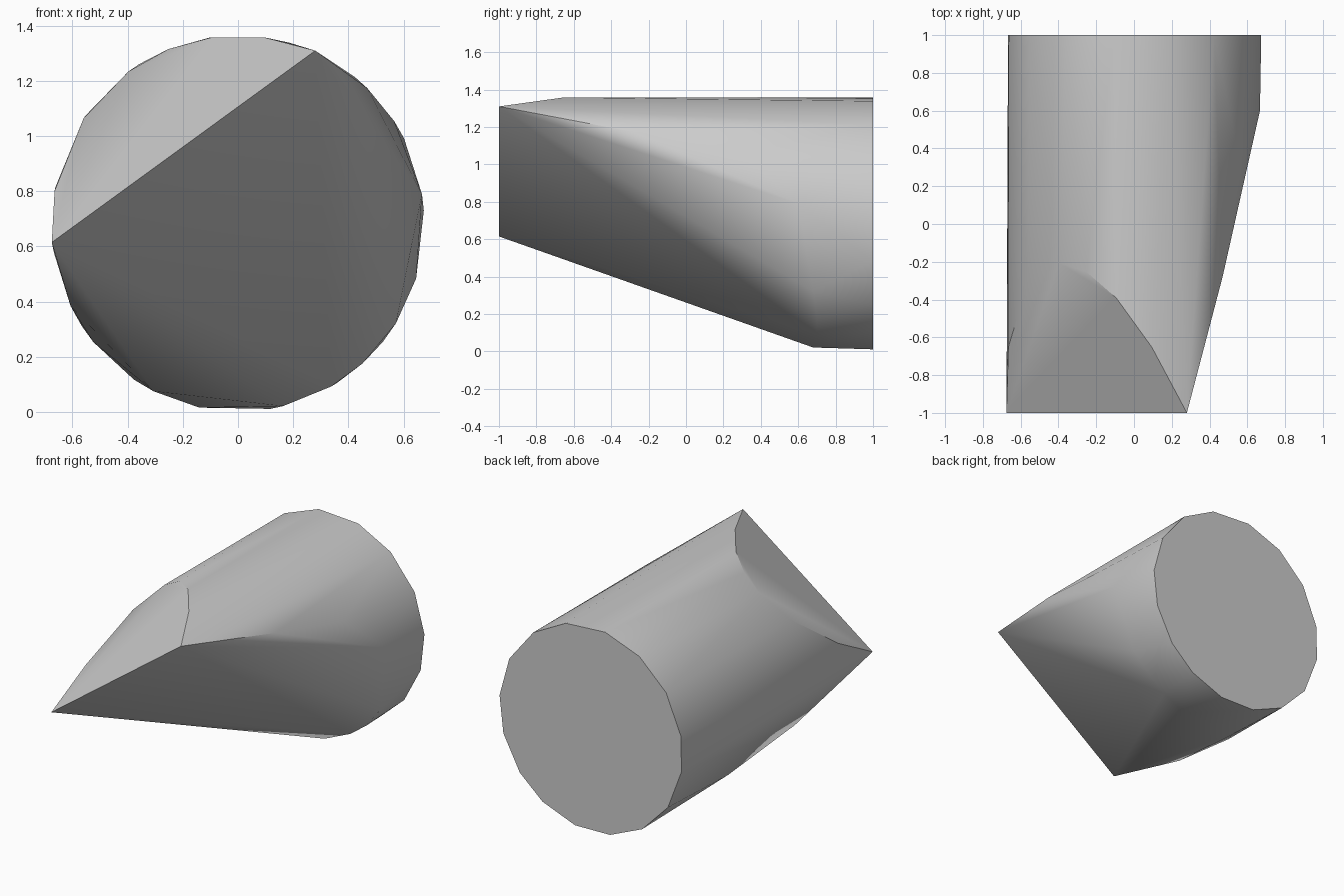
import bpy, bmesh
from math import radians, sin, cos

if "Cube" in bpy.data.objects:
    bpy.data.objects.remove(bpy.data.objects["Cube"], do_unlink=True)

RADIUS, CENTRE_Z = 0.682, 0.683
AXIS = 126  # direction square to the front chisel edge

grey = bpy.data.materials.new("plain grey")
grey.use_nodes = True
grey.diffuse_color = (0.6, 0.6, 0.6, 1)
grey.node_tree.nodes["Principled BSDF"].inputs["Base Color"].default_value = (0.6, 0.6, 0.6, 1)


def rim(angle, y):
    """Point on the round body at an angle from +x."""
    a = radians(angle)
    return (RADIUS * cos(a) * 0.99, y, CENTRE_Z + RADIUS * sin(a))


# Flat back end
points = [rim(a, 1) for a in (4, 27, 51, 74, 99, 122, 145, 169, 189,
                              213, 236, 258, 280, 302, 321, 343)]

# Chisel edge at the front
points += [(0.28, -1, 1.31), (-0.675, -1, 0.615)]

# Short upper bevel: slanted plane meeting the round body
for a in (82, 98, 112, 126, 146, 170):
    d = RADIUS * cos(radians(a - AXIS))
    points.append(rim(a, -1 + 2.33 * (d - 0.341)))

# Long lower bevel: the same outline on both sides of the axis
for offset, y in ((80, -0.28), (93, 0.3), (117, 0.6), (158, 0.68), (174, 0.7)):
    points += [rim(AXIS - offset, y), rim(AXIS + offset, y)]

# Skin the outline points into one solid
bm = bmesh.new()
for p in points:
    bm.verts.new(p)
hull = bmesh.ops.convex_hull(bm, input=bm.verts)
spare = {g for g in hull["geom_interior"] + hull["geom_unused"]
         if isinstance(g, bmesh.types.BMVert)}
bmesh.ops.delete(bm, geom=list(spare), context='VERTS')
bmesh.ops.dissolve_limit(bm, angle_limit=radians(1), verts=bm.verts, edges=bm.edges)
bmesh.ops.recalc_face_normals(bm, faces=bm.faces)

mesh = bpy.data.meshes.new("chisel_body")
bm.to_mesh(mesh)
bm.free()
mesh.materials.append(grey)
body = bpy.data.objects.new("chisel_body", mesh)
bpy.context.collection.objects.link(body)

# Smooth round sides, crisp ends
bpy.ops.object.select_all(action='DESELECT')
body.select_set(True)
bpy.context.view_layer.objects.active = body
bpy.ops.object.shade_smooth_by_angle(angle=radians(30))
